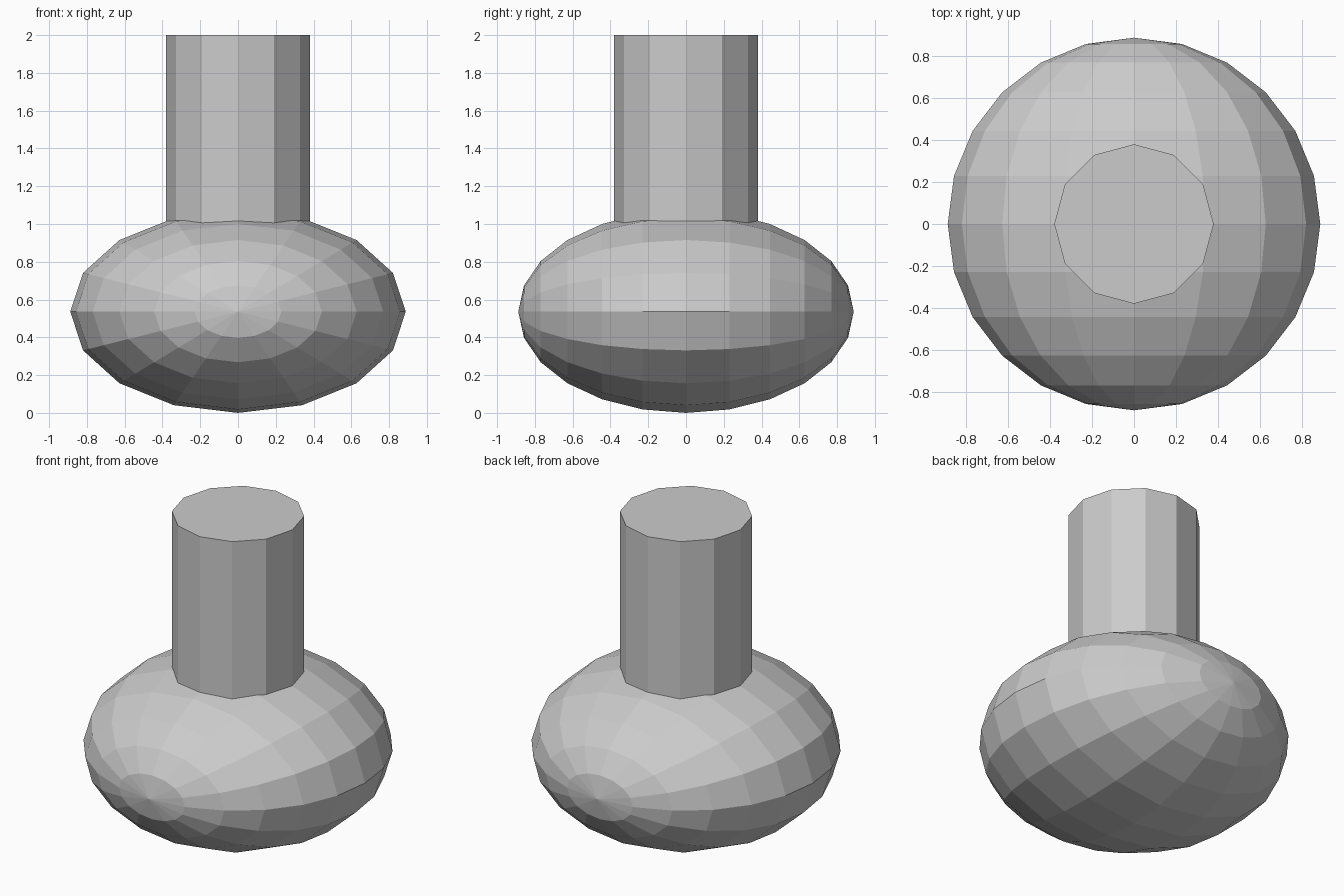
import bpy, math

if "Cube" in bpy.data.objects:
    bpy.data.objects.remove(bpy.data.objects["Cube"])

# Squashed low-poly bulb, poles pointing to front and back
bpy.ops.mesh.primitive_uv_sphere_add(segments=16, ring_count=12, radius=1)
bulb = bpy.context.object
bulb.name = "bulb_body"
bulb.rotation_euler = (math.pi / 2, 0, 0)
bpy.ops.object.transform_apply(location=False, rotation=True, scale=False)
bulb.scale = (0.888, 0.888, 0.536)
bulb.location = (0, 0, 0.536)
bpy.ops.object.transform_apply(location=True, rotation=False, scale=True)

# Twelve-sided neck, sunk into the bulb
bottom, top = 0.9, 2.0
bpy.ops.mesh.primitive_cylinder_add(vertices=12, radius=0.38, depth=top - bottom,
                                    location=(0, 0, (top + bottom) / 2))
bpy.context.object.name = "neck"
